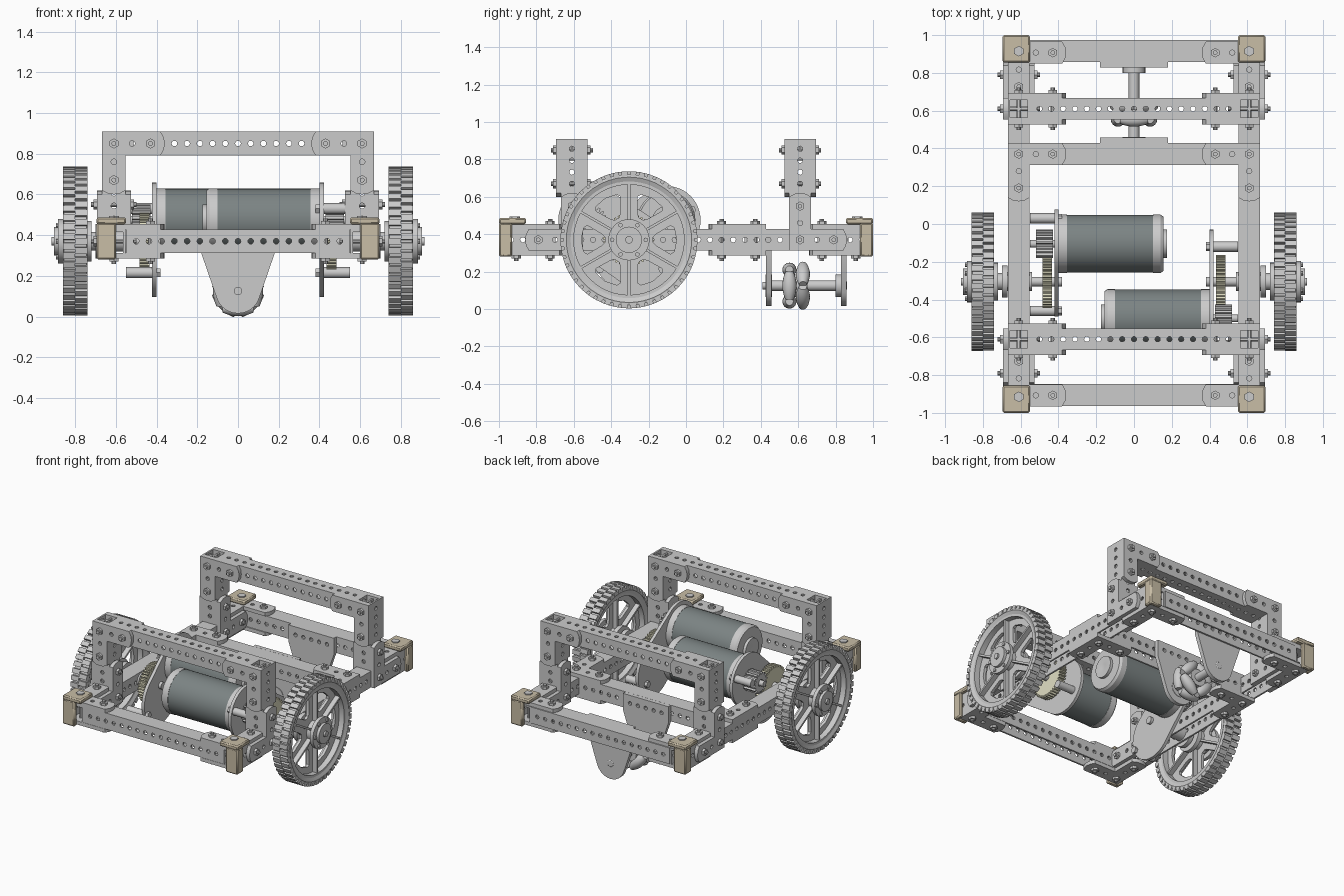
import bpy, bmesh
from math import sin, cos, pi, radians
from mathutils import Vector, Matrix
from mathutils.geometry import convex_hull_2d

if "Cube" in bpy.data.objects:
    bpy.data.objects.remove(bpy.data.objects["Cube"])

X, Y, Z = Vector((1, 0, 0)), Vector((0, 1, 0)), Vector((0, 0, 1))
H, T = 0.058, 0.012          # beam half width, wall thickness
parts = {}


def add(name, bm, M=Matrix()):
    bm.transform(M)
    bmesh.ops.remove_doubles(bm, verts=bm.verts, dist=1e-5)
    bmesh.ops.recalc_face_normals(bm, faces=bm.faces)
    me = bpy.data.meshes.new("tmp")
    bm.to_mesh(me)
    bm.free()
    parts.setdefault(name, bmesh.new()).from_mesh(me)
    bpy.data.meshes.remove(me)


def frame(o, u, v):
    M = Matrix((u, v, u.cross(v))).transposed().to_4x4()
    M.translation = o
    return M


def box(name, x0, x1, y0, y1, z0, z1, M=Matrix()):
    bm = bmesh.new()
    bmesh.ops.create_cube(bm, size=1)
    S = Matrix.Translation(((x0 + x1) / 2, (y0 + y1) / 2, (z0 + z1) / 2))
    add(name, bm, M @ S @ Matrix.Diagonal((x1 - x0, y1 - y0, z1 - z0, 1)))


def lathe(name, prof, M=Matrix(), n=32):
    """Spin a (radius, x) profile around the local x axis."""
    bm = bmesh.new()
    vs = [bm.verts.new((x, r, 0)) for r, x in prof]
    es = [bm.edges.new(p) for p in zip(vs, vs[1:])]
    bmesh.ops.spin(bm, geom=vs + es, cent=(0, 0, 0), axis=X, angle=2 * pi, steps=n)
    add(name, bm, M)


def rod(name, r, x0, x1, M=Matrix(), n=16):
    lathe(name, [(0, x0), (r, x0), (r, x1), (0, x1)], M, n)


def circle(cx, cy, r, n=10):
    return [(cx + r * cos(2 * pi * i / n), cy + r * sin(2 * pi * i / n)) for i in range(n)]


def plate(name, outline, holes, w0, w1, M):
    """Flat sheet with holes, extruded from w0 to w1 along the local z axis."""
    cu = bpy.data.curves.new("tmp", 'CURVE')
    cu.dimensions, cu.fill_mode, cu.extrude = '2D', 'BOTH', (w1 - w0) / 2
    for pts in [outline] + holes:
        sp = cu.splines.new('POLY')
        sp.points.add(len(pts) - 1)
        for p, q in zip(sp.points, pts):
            p.co = (q[0], q[1], 0, 1)
        sp.use_cyclic_u = True
    ob = bpy.data.objects.new("tmp", cu)
    me = bpy.data.meshes.new_from_object(ob)
    bm = bmesh.new()
    bm.from_mesh(me)
    bpy.data.objects.remove(ob)
    bpy.data.curves.remove(cu)
    bpy.data.meshes.remove(me)
    add(name, bm, M @ Matrix.Translation((0, 0, (w0 + w1) / 2)))


def beam(name, o, u, L, walls):
    """Perforated channel: one wall per (normal, has_holes)."""
    k = int((L - 0.06) / 0.0625)
    for n, drilled in walls:
        holes = [circle(L / 2 + (i - k / 2) * 0.0625, 0, 0.014) for i in range(k + 1)] if drilled else []
        plate(name, [(0, -H), (L, -H), (L, H), (0, H)], holes, H - T, H, frame(o, u, n.cross(u)))


def gusset(name, o, u, v):
    """Pair of L plates on both faces of a joint, with through bolts."""
    M, e, h = frame(o, u, v), 0.25, H
    out = [(-h, -h), (e - .02, -h), (e - .004, -h * .5), (e, 0), (e - .004, h * .5), (e - .02, h), (h, h),
           (h, e - .02), (h * .5, e - .004), (0, e), (-h * .5, e - .004), (-h, e - .02)]
    for w in (-0.084, H):
        plate(name, out, [circle(.09, 0, .014), circle(0, .09, .014)], w, w + .026, M)
    for a, b in ((0, 0), (.18, 0), (0, .18)):
        B = M @ Matrix.Translation((a, b, 0)) @ Matrix.Rotation(-pi / 2, 4, 'Y')
        rod("bolts", .012, -.112, .112, B, 10)
        for w in (-.1, .084):
            rod("bolts", .025, w, w + .016, B, 6)


def gear(name, n, r0, r1, x0, x1, y, z):
    pts = [(y + r * cos(2 * pi * (i + d) / n), z + r * sin(2 * pi * (i + d) / n))
           for i in range(n) for d, r in ((0, r0), (.3, r0), (.45, r1), (.85, r1))]
    plate(name, pts, [circle(y, z, .025, 16)], x0, x1, frame(Vector(), Y, Z))


# Base frame: channels open underneath
sides = lambda n: [(Z, False), (n, True), (-n, True)]
for name, y in (("front_beam", -.905), ("cross_beam", .37), ("back_beam", .915)):
    beam(name, Vector((-.55, y, .37)), X, 1.1, sides(Y))
for s in (1, -1):
    beam("side_rails", Vector((s * .61, -.965, .37)), Y, 1.935, sides(X))
    gusset("base_gussets", Vector((s * .61, .37, .37)), -s * X, -Y)

# Arches, gussets and corner caps
box_walls = lambda a, b: [(a, True), (-a, True), (b, True), (-b, True)]
for t in (1, -1):
    y = t * .61
    beam("arch_bars", Vector((-.552, y, .85)), X, 1.104, box_walls(Y, Z))
    for s in (1, -1):
        x = s * .61
        beam("arch_legs", Vector((x, y, .43)), Z, .478, box_walls(X, Y))
        box("leg_inserts", x - .046, x + .046, y - .006, y + .006, .80, .895)
        box("leg_inserts", x - .006, x + .006, y - .046, y + .046, .80, .895)
        gusset("arch_gussets", Vector((x, y, .85)), -s * X, -Z)
        gusset("leg_gussets", Vector((x, y, .37)), t * Y, Z)
        gusset("base_gussets", Vector((x, t * .907, .37)), -s * X, -t * Y)
        C = Matrix.Diagonal((s, t, 1, 1))
        box("corner_caps", .55, .695, .855, 1, .453, .487, C)
        box("corner_caps", .60, .695, .966, 1, .28, .46, C)
        box("corner_caps", .667, .695, .93, 1, .28, .46, C)
        rod("bolts", .028, .48, .495, C @ Matrix.Translation((.61, .915, 0)) @ Matrix.Rotation(-pi / 2, 4, 'Y'), 6)

# Drive wheels
for s in (1, -1):
    A = Matrix.Translation((0, -.305, .37)) @ Matrix.Diagonal((s, 1, 1, 1))
    W = A @ Matrix.Translation((.8, 0, 0))
    lathe("wheel_tyres", [(.312, -.05), (.335, -.06), (.35, -.055), (.35, .055), (.335, .06),
                          (.312, .05), (.312, -.05)], W, 60)
    lathe("wheel_rims", [(.295, -.05), (.314, -.05), (.314, .05), (.295, .05), (.295, -.05)], W, 48)
    for i in range(48):
        for k in (0, 1):
            R = W @ Matrix.Rotation(2 * pi * (i + k / 2) / 48, 4, 'X')
            box("tyre_treads", -.06 + .06 * k, .06 * k, -.016, .016, .338, .366, R)
    holes = []
    for i in range(6):
        a = radians(60 * i)
        holes.append([(r * cos(a + radians(d)), r * sin(a + radians(d))) for r, d in
                      ((.13, -6), (.13, 6), (.15, 12), (.235, 19), (.25, 15), (.255, 0),
                       (.25, -15), (.235, -19), (.15, -12))])
        box("wheel_spokes", -.045, .045, -.007, .007, .07, .3, W @ Matrix.Rotation(a, 4, 'X'))
        rod("bolts", .012, .86, .895, A @ Matrix.Rotation(a, 4, 'X') @ Matrix.Translation((0, .09, 0)), 8)
    plate("wheel_webs", circle(0, 0, .3, 48), holes, -.01, .01, W @ frame(Vector(), Y, Z))
    lathe("wheel_hubs", [(0, .38), (.025, .38), (.025, .54), (.05, .54), (.05, .67), (.085, .67), (.085, .7),
                         (.045, .7), (.045, .72), (.1, .72), (.1, .75), (.075, .75), (.075, .86), (.11, .86),
                         (.11, .885), (.07, .885), (.07, .905), (.02, .905), (.02, .917), (0, .917)], A)

    # Motor and gearbox: the two sides are staggered front to back
    my, ly, sy, uy = (-.5, -.22, -.12, -.64) if s > 0 else (-.105, -.30, -.46, .03)
    D = Matrix.Translation((0, my, .475)) @ Matrix.Diagonal((s, 1, 1, 1))
    rod("motor_bodies", .153, -.10, .357, D, 48)
    lathe("motor_caps", [(0, .40), (.155, .40), (.155, .355), (.1, .355)], D, 48)
    lathe("motor_caps", [(.1, -.10), (.155, -.10), (.155, -.14), (.145, -.155), (.075, -.155),
                         (.075, -.175), (.02, -.175), (0, -.17)], D, 48)
    rod("motor_shafts", .02, .38, .55, D)
    pts = circle(my, .475, .183, 48) + circle(ly, .285, .19, 48)
    outline = [pts[i] for i in convex_hull_2d([Vector(p) for p in pts])]
    G = frame(Vector(), Y, Z)
    x0, x1 = sorted((s * .40, s * .422))
    plate("gearbox_plates", outline, [], x0, x1, G)
    for y, z in ((sy, .215), (uy, .53)):
        P = Matrix.Translation((0, y, z)) @ Matrix.Diagonal((s, 1, 1, 1))
        rod("gearbox_standoffs", .027, .42, .55, P)
        rod("bolts", .024, .38, .40, P, 6)
    x0, x1 = sorted((s * .435, s * .485))
    gear("drive_gears", 40, .125, .14, x0, x1, -.305, .37)
    x0, x1 = sorted((s * .43, s * .52))
    gear("pinion_gears", 16, .06, .075, x0, x1, my, .475)

# Rear caster: two hanger plates and a roller wheel
hang = [(-.18, .428), (.18, .428), (.18, .31)] + [
    (.11 * cos(radians(a)), .125 + .11 * sin(radians(a))) for a in range(-18, -163, -12)] + [(-.18, .31)]
for y in (.429, .829):
    holes = [circle((i - 2) * .0625, .37, .014) for i in range(5)]
    plate("caster_hangers", hang, holes, -y - .028, -y, frame(Vector(), X, Z))
K = Matrix.Translation((0, 0, .125)) @ Matrix.Rotation(pi / 2, 4, 'Z')
lathe("caster_axle", [(0, .41), (.02, .41), (.02, .425), (.06, .425), (.06, .46), (.028, .46), (.028, .8),
                      (.06, .8), (.06, .832), (.02, .86), (0, .86)], K, 24)
rod("caster_hub", .06, .53, .65, K, 24)
for row, x in enumerate((.553, .625)):
    for i in range(4):
        R = K @ Matrix.Translation((x, 0, 0)) @ Matrix.Rotation(radians(90 * i + 45 * row), 4, 'X')
        prof = [(.038 * (1 - .45 * (j / 5) ** 2) if abs(j) < 6 else 0, .015 * min(max(j, -5), 5)) for j in range(-6, 7)]
        lathe("caster_rollers", prof, R @ Matrix.Translation((0, 0, .085)) @ Matrix.Rotation(pi / 2, 4, 'Z'), 16)

# Finish: make objects, shading and colours
colours = {"corner_caps": (.58, .51, .38), "motor_bodies": (.20, .23, .23), "motor_caps": (.8, .8, .8),
           "drive_gears": (.76, .74, .55)}
for name, bm in parts.items():
    me = bpy.data.meshes.new(name)
    bm.to_mesh(me)
    bm.free()
    me.shade_smooth()
    me.set_sharp_from_angle(angle=radians(32))
    ob = bpy.data.objects.new(name, me)
    bpy.context.collection.objects.link(ob)
    if name in colours:
        mat = bpy.data.materials.new(name)
        mat.diffuse_color = (*colours[name], 1)
        mat.use_nodes = True
        mat.node_tree.nodes["Principled BSDF"].inputs["Base Color"].default_value = mat.diffuse_color
        me.materials.append(mat)
    if name == "corner_caps":
        bev = ob.modifiers.new("bevel", 'BEVEL')
        bev.width = .008
